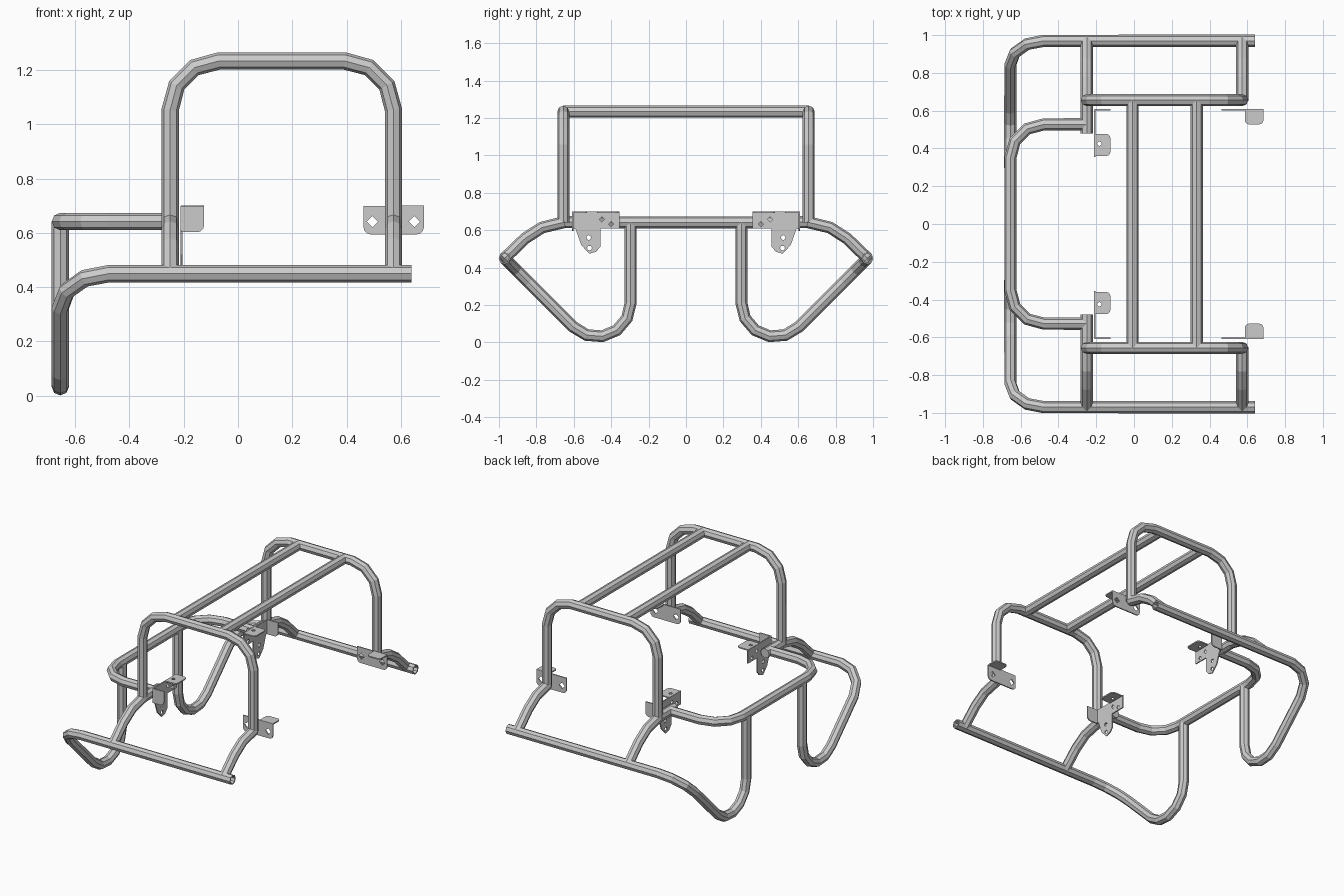
import bpy, math
from mathutils import Vector, Matrix

if "Cube" in bpy.data.objects:
    bpy.data.objects.remove(bpy.data.objects["Cube"])

R = 0.032          # tube radius
BEND = 0.18        # bend radius
HX0, HX1, HY, HZ = -0.25, 0.573, 0.656, 1.234   # hoop legs, hoop plane, hoop top
MID = 0.642        # height of the rear loop


def fillet(pts, r=BEND):
    """Round the inner corners of a 3D polyline with short straight segments."""
    P = [Vector(p) for p in pts]
    out = [P[0]]
    for a, b, c in zip(P, P[1:], P[2:]):
        d0, d1 = (a - b).normalized(), (c - b).normalized()
        turn = math.pi - d0.angle(d1)
        t = r * math.tan(turn / 2)
        centre = b + (d0 + d1).normalized() * (r / math.cos(turn / 2))
        s, e = b + d0 * t - centre, b + d1 * t - centre
        n = max(2, round(math.degrees(turn) / 28))
        for i in range(n + 1):
            k = i / n
            out.append(centre + (s * math.sin((1 - k) * turn) + e * math.sin(k * turn)) / math.sin(turn))
    out.append(P[-1])
    return out


def finish(cu, name, matrix=None, mirror=True):
    """Turn a curve into a mesh object, mirrored across y = 0 if wanted."""
    tmp = bpy.data.objects.new("tmp", cu)
    bpy.context.collection.objects.link(tmp)
    dg = bpy.context.evaluated_depsgraph_get()
    me = bpy.data.meshes.new_from_object(tmp.evaluated_get(dg))
    bpy.data.objects.remove(tmp)
    if matrix:
        me.transform(matrix)
    me.name = name
    ob = bpy.data.objects.new(name, me)
    bpy.context.collection.objects.link(ob)
    if mirror:
        m = ob.modifiers.new("mirror", 'MIRROR')
        m.use_axis = (False, True, False)
        m.use_mirror_merge = False
    return ob


def add_poly(cu, pts, closed=False):
    sp = cu.splines.new('POLY')
    sp.points.add(len(pts) - 1)
    for q, p in zip(sp.points, pts):
        q.co = (*p, 1) if len(p) == 3 else (*p, 0, 1)
    sp.use_cyclic_u = closed
    sp.use_smooth = False


def tube(name, pts, mirror=True, caps=True):
    cu = bpy.data.curves.new(name, 'CURVE')
    cu.dimensions = '3D'
    cu.bevel_depth = R
    cu.bevel_resolution = 2
    cu.use_fill_caps = caps
    add_poly(cu, pts)
    return finish(cu, name, mirror=mirror)


def plate(name, outline, holes, plane, level):
    """Flat sheet with holes (u, v, radius, sides), lying in plane 'xy', 'xz' or 'yz'."""
    cu = bpy.data.curves.new(name, 'CURVE')
    cu.dimensions = '2D'
    cu.fill_mode = 'BOTH'
    cu.extrude = 0.004
    add_poly(cu, outline, True)
    for u, v, r, n in holes:
        add_poly(cu, [(u + r * math.cos(i * math.tau / n), v + r * math.sin(i * math.tau / n))
                      for i in range(n)], True)
    ax = {'x': Vector((1, 0, 0)), 'y': Vector((0, 1, 0)), 'z': Vector((0, 0, 1))}
    u, v = ax[plane[0]], ax[plane[1]]
    w = u.cross(v)
    off = abs(w.x), abs(w.y), abs(w.z)
    M = Matrix((u, v, w)).transposed().to_4x4()
    M.translation = Vector(off) * level
    return finish(cu, name, M)


def rounded(u0, v0, u1, v1, corners, r=0.025):
    """Rectangle with selected corners (0..3 counter-clockwise from u0,v0) rounded."""
    out = []
    for i, (u, v) in enumerate([(u0, v0), (u1, v0), (u1, v1), (u0, v1)]):
        if i not in corners:
            out.append((u, v))
            continue
        cu_, cv = u + (r if u == u0 else -r), v + (r if v == v0 else -r)
        for k in range(4):
            a = math.radians(180 + 90 * i + 30 * k)
            out.append((cu_ + r * math.cos(a), cv + r * math.sin(a)))
    return out


# side hoops
tube("side_hoop", fillet([(HX0, HY, MID), (HX0, HY, HZ), (HX1, HY, HZ), (HX1, HY, MID)]))

# roof cross bars
for i, x in enumerate((-0.008, 0.332)):
    tube(f"roof_bar_{i}", [(x, -HY, HZ), (x, HY, HZ)], mirror=False)

# lower rails running back, bending down the diagonal and up to the rear loop
rail = tube("lower_rail", fillet([(0.64, 0.97, 0.45), (-0.655, 0.97, 0.45),
                                  (-0.655, 0.296, -0.224), (-0.655, 0.296, MID)]), caps=False)
wall = rail.modifiers.new("wall", 'SOLIDIFY')
wall.thickness = 0.008
wall.offset = -1

# rear horizontal loop
tube("rear_loop", fillet([(HX0, 0.528, MID), (-0.655, 0.528, MID),
                          (-0.655, -0.528, MID), (HX0, -0.528, MID)]), mirror=False)

# curved outriggers joining hoops to lower rails
arc = [(0.65, 0.643), (0.77, 0.614), (0.86, 0.556), (0.97, 0.45)]
tube("outrigger_rear", [(HX0, y, z) for y, z in [(0.48, MID)] + arc])
tube("outrigger_front", [(HX1, y, z) for y, z in arc])

# brackets on the front hoop legs
plate("front_bracket_plate", rounded(0.463, 0.595, 0.685, 0.70, (0, 1)),
      [(0.495, 0.642, 0.021, 4), (0.65, 0.642, 0.021, 4)], 'xz', 0.605)
plate("front_bracket_tab", rounded(0.587, 0.528, 0.685, 0.607, (0, 1), 0.02), [], 'xy', 0.697)

# brackets on the rear hoop legs, with a hanging tongue
plate("rear_bracket_plate",
      [(0.355, 0.61), (0.457, 0.61), (0.457, 0.513), (0.48, 0.485), (0.516, 0.474), (0.56, 0.52),
       (0.59, 0.605), (0.605, 0.61), (0.605, 0.70), (0.355, 0.70)],
      [(0.45, 0.658, 0.014, 4), (0.40, 0.632, 0.014, 4),
       (0.52, 0.56, 0.013, 8), (0.516, 0.504, 0.013, 8)], 'yz', -0.208)
plate("rear_bracket_side", rounded(-0.21, 0.603, -0.125, 0.70, (1,)), [], 'xz', 0.605)
plate("rear_bracket_tab", rounded(-0.21, 0.36, -0.125, 0.477, (1, 2), 0.022),
      [(-0.183, 0.425, 0.012, 8)], 'xy', 0.697)
